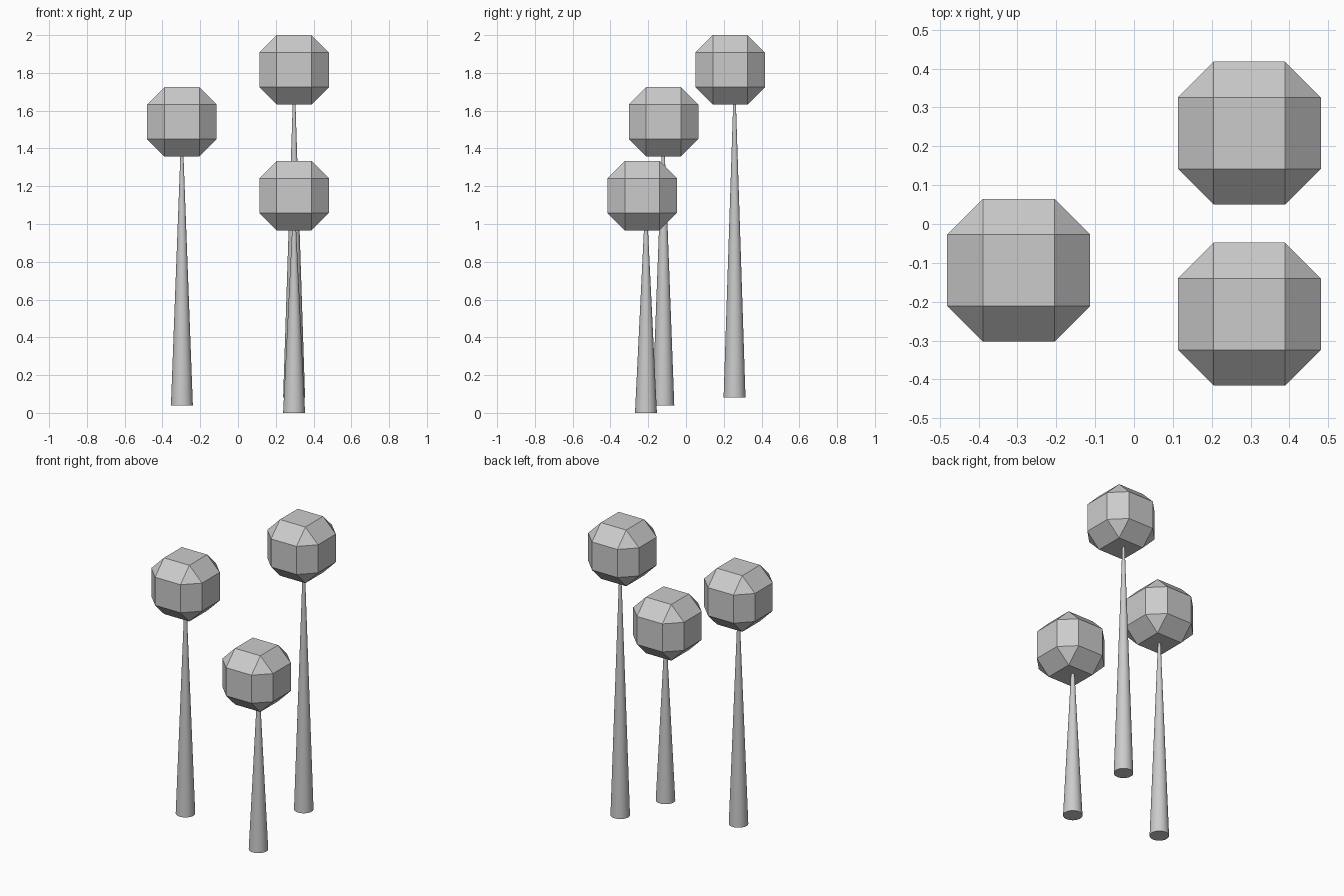
import bpy, bmesh, math

if "Cube" in bpy.data.objects:
    bpy.data.objects.remove(bpy.data.objects["Cube"])

HEAD = 0.368      # overall width of a head
STEM_R = 0.058    # stem radius at its foot


def finish(bm, name):
    mesh = bpy.data.meshes.new(name)
    bm.to_mesh(mesh)
    bm.free()
    obj = bpy.data.objects.new(name, mesh)
    bpy.context.collection.objects.link(obj)
    return obj


def make_head(name, location):
    # Cube with wide flat bevels: squares, edge facets and corner triangles
    bm = bmesh.new()
    bmesh.ops.create_cube(bm, size=HEAD)
    bmesh.ops.bevel(bm, geom=bm.edges[:], offset=HEAD / 4, offset_type='OFFSET',
                    segments=1, profile=0.5, affect='EDGES')
    finish(bm, name).location = location


def make_stem(name, x, y, z0, z1):
    # Slim cone, tip hidden inside the head
    bm = bmesh.new()
    bmesh.ops.create_cone(bm, cap_ends=True, segments=32, radius1=STEM_R,
                          radius2=0.0005, depth=z1 - z0)
    for f in bm.faces:
        f.smooth = len(f.verts) == 4
    for e in bm.edges:
        if len(e.link_faces) == 2 and e.calc_face_angle() > math.radians(40):
            e.smooth = False
    finish(bm, name).location = (x, y, (z0 + z1) / 2)


# label, x, head y, stem y, stem foot z, head top z
trees = [
    ("left", -0.297, -0.119, -0.120, 0.04, 1.725),
    ("back", 0.297, 0.234, 0.257, 0.082, 2.0),
    ("front", 0.297, -0.232, -0.212, 0.0, 1.334),
]
for label, x, head_y, stem_y, foot, top in trees:
    centre = top - HEAD / 2
    make_head(label + "_head", (x, head_y, centre))
    make_stem(label + "_stem", x, stem_y, foot, centre + 0.03)
